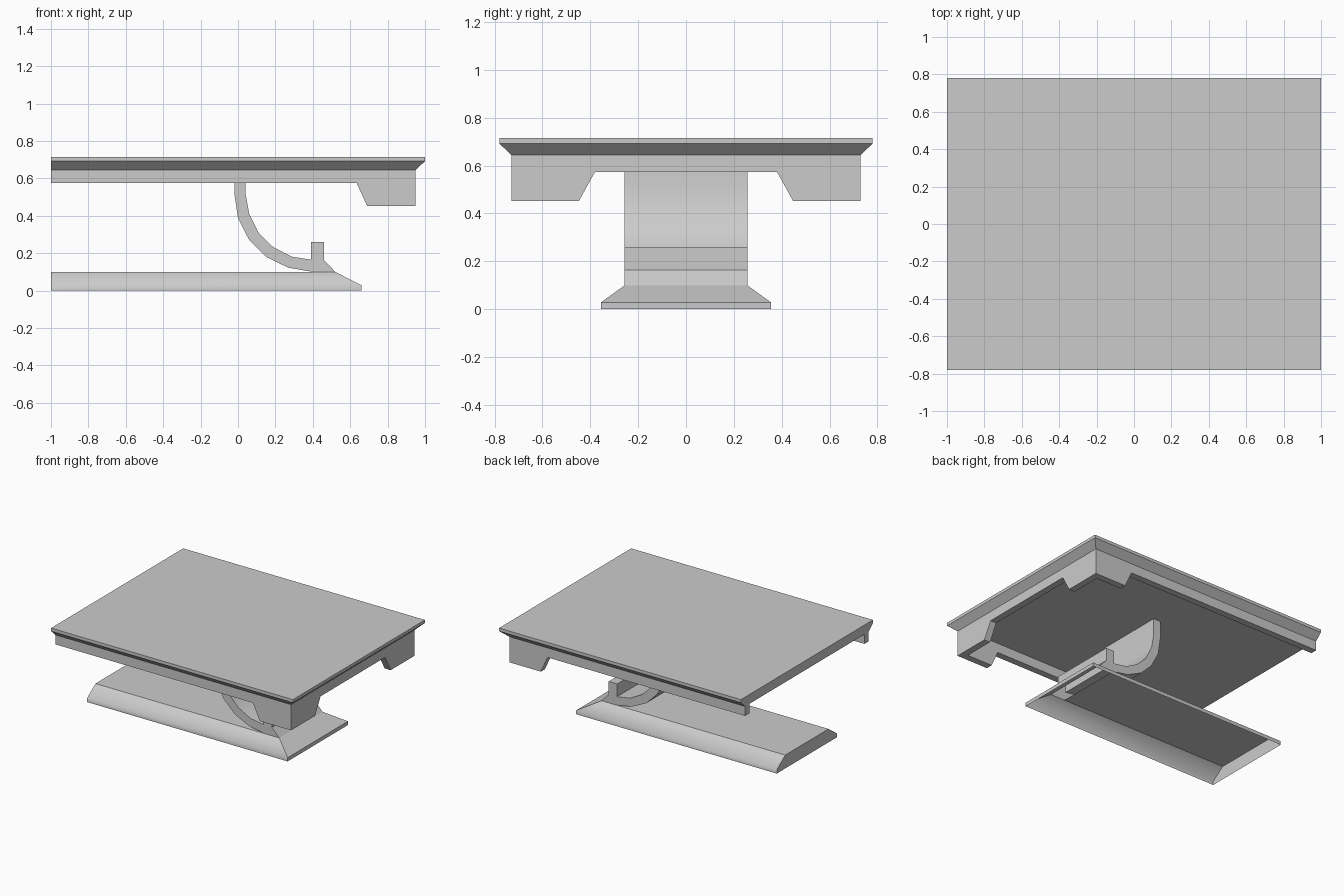
import bpy
import bmesh

cube = bpy.data.objects.get("Cube")
if cube:
    bpy.data.objects.remove(cube, do_unlink=True)

GREY = (0.6, 0.6, 0.6, 1.0)
grey = bpy.data.materials.new("plain_grey")
grey.use_nodes = True
grey.diffuse_color = GREY
grey.node_tree.nodes["Principled BSDF"].inputs["Base Color"].default_value = GREY


def finish(name, bm):
    """Turn a bmesh into an object with the shared material."""
    mesh = bpy.data.meshes.new(name)
    bm.to_mesh(mesh)
    bm.free()
    mesh.materials.append(grey)
    obj = bpy.data.objects.new(name, mesh)
    bpy.context.collection.objects.link(obj)
    return obj


def stack(bm, rings):
    """Join rectangles (x0, x1, half_y, z) into a wall; return the rings."""
    loops = [[bm.verts.new(p) for p in ((x0, -y, z), (x1, -y, z), (x1, y, z), (x0, y, z))]
             for x0, x1, y, z in rings]
    for low, high in zip(loops, loops[1:]):
        for i in range(4):
            j = (i + 1) % 4
            bm.faces.new((low[i], low[j], high[j], high[i]))
    return loops


def extrude_profile(name, points, axis, start, end, open_edge=None):
    """Extrude a (horizontal, z) outline along 'x' or 'y'."""
    bm = bmesh.new()

    def ring(d):
        return [bm.verts.new((d, a, z) if axis == "x" else (a, d, z)) for a, z in points]
    first, last = ring(start), ring(end)
    bm.faces.new(first)
    bm.faces.new(last[::-1])
    n = len(points)
    for i in range(n):
        if i != open_edge:
            j = (i + 1) % n
            bm.faces.new((first[i], last[i], last[j], first[j]))
    bmesh.ops.recalc_face_normals(bm, faces=bm.faces)
    return finish(name, bm)


# Table top: thin slab with an undercut on three sides, flush at the -x end
bm = bmesh.new()
rings = stack(bm, [(-1, 0.95, 0.73, 0.645), (-1, 1, 0.78, 0.692), (-1, 1, 0.78, 0.715)])
bm.faces.new(rings[0][::-1])
bm.faces.new(rings[-1])
finish("table_top", bm)

# Apron boards with feet-like drops at the corners
TOP, RAIL, DROP = 0.645, 0.574, 0.453
side = [(-1, TOP), (-1, RAIL), (0.635, RAIL), (0.69, DROP), (0.95, DROP), (0.95, TOP)]
for name, s in (("front_apron", -1), ("back_apron", 1)):
    extrude_profile(name, side, "y", s * 0.73, s * 0.68)

half = [(0.38, RAIL), (0.447, DROP), (0.68, DROP), (0.68, TOP)]
end = half + [(-y, z) for y, z in reversed(half)]
extrude_profile("end_apron", end, "x", 0.95, 0.90)

# Curved support arm with an upright stop and a foot open into the base
outer = [(-0.02, TOP), (-0.02, 0.52), (0.0, 0.387), (0.06, 0.27),
         (0.15, 0.18), (0.27, 0.122), (0.40, 0.10)]
inner = [(0.52, 0.10), (0.46, 0.163), (0.46, 0.26), (0.39, 0.26), (0.39, 0.165),
         (0.285, 0.182), (0.185, 0.235), (0.11, 0.31), (0.06, 0.41), (0.04, 0.52), (0.04, TOP)]
arm = extrude_profile("support_arm", outer + inner, "y", -0.256, 0.256,
                      open_edge=len(outer) - 1)
bpy.context.view_layer.objects.active = arm
arm.select_set(True)
bpy.ops.object.shade_smooth_by_angle(angle=0.5)
arm.select_set(False)

# Hollow base: low lip, sloped sides, open underneath
bm = bmesh.new()
rings = stack(bm, [(-1, 0.66, 0.356, 0), (-1, 0.66, 0.356, 0.028), (-1, 0.52, 0.256, 0.10)])
for f in bm.faces:
    f.normal_update()
    f.smooth = abs(f.normal.y) > 0.3
a, b, c, d = rings[-1]
edge_front = bm.verts.new((0.40, -0.256, 0.10))
edge_back = bm.verts.new((0.40, 0.256, 0.10))
bm.faces.new((a, edge_front, edge_back, d))
finish("base", bm)
